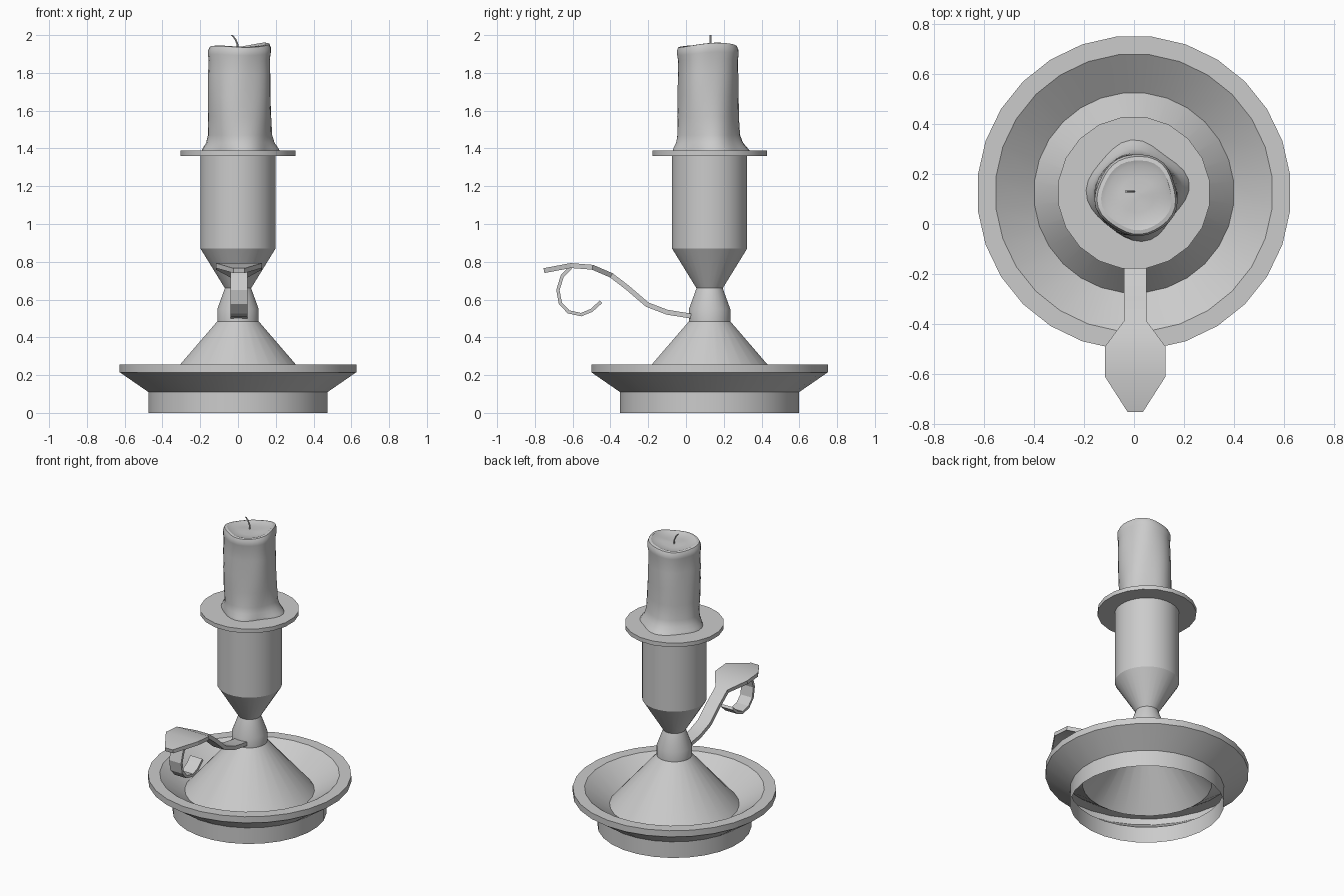
import bpy
from math import sin, cos, pi, exp
from mathutils import Vector

if "Cube" in bpy.data.objects:
    bpy.data.objects.remove(bpy.data.objects["Cube"])

AXIS_Y = 0.125  # the stick stands slightly behind the origin


def make(name, verts, faces, angle=30):
    me = bpy.data.meshes.new(name)
    me.from_pydata(verts, [], faces)
    me.update()
    ob = bpy.data.objects.new(name, me)
    bpy.context.collection.objects.link(ob)
    bpy.ops.object.select_all(action='DESELECT')
    ob.select_set(True)
    bpy.context.view_layer.objects.active = ob
    bpy.ops.object.shade_smooth_by_angle(angle=angle * pi / 180)
    return ob


def lathe(name, profile, sides, warp=None, cap=False, closed=False):
    """Revolve (radius, z) points, listed so that faces point outward."""
    verts, faces = [], []
    for r, z in profile:
        for i in range(sides):
            a = 2 * pi * (i + 0.5) / sides
            x, y, h = (r * cos(a), r * sin(a), z)
            if warp:
                x, y, h = warp(r, a, z)
            verts.append((x, AXIS_Y + y, h))
    n = len(profile)
    for k in range(n if closed else n - 1):
        for i in range(sides):
            j, m = (i + 1) % sides, (k + 1) % n
            faces.append((k * sides + i, k * sides + j, m * sides + j, m * sides + i))
    if cap:
        faces.append(tuple((n - 1) * sides + i for i in range(sides)))
    return make(name, verts, faces)


def ribbon(name, path, thick, cx=0.005):
    """Sweep a flat strip along (y, z, half_width) stations."""
    pts = [Vector((0, y, z)) for y, z, w in path]
    verts, faces, n = [], [], len(pts)
    for i, p in enumerate(pts):
        t = (pts[min(i + 1, n - 1)] - pts[max(i - 1, 0)]).normalized()
        off = Vector((0, -t.z, t.y)) * thick / 2
        w = path[i][2]
        for s, d in ((-1, 1), (1, 1), (1, -1), (-1, -1)):
            verts.append(p + off * d + Vector((cx + s * w, 0, 0)))
    for i in range(n - 1):
        for k in range(4):
            a, b = i * 4 + k, i * 4 + (k + 1) % 4
            faces.append((a, b, b + 4, a + 4))
    faces += [(3, 2, 1, 0), tuple(range(4 * n - 4, 4 * n))]
    return make(name, verts, faces, 25)


# Hollow foot, flared dish and central cone up to the narrow waist
lathe("base_dish", [(0.477, 0), (0.477, 0.11), (0.63, 0.215), (0.63, 0.257),
                    (0.557, 0.257), (0.402, 0.148), (0.11, 0.485),
                    (0.11, 0.55), (0.07, 0.66)], 28)

# Candle socket
lathe("socket", [(0.07, 0.66), (0.2, 0.87), (0.2, 1.36)], 28)

# Drip plate
lathe("drip_plate", [(0.04, 1.36), (0.307, 1.36), (0.307, 1.388), (0.04, 1.388)],
      20, closed=True)


# Half-melted candle: lean, lumpy sides, wax pooled at the foot, uneven rim
def melt(r, a, z):
    t = (z - 1.388) / 0.56
    k = 1 + 0.025 * sin(3 * a + 4 * t) + 0.02 * sin(5 * a - 3 * t)
    pool = exp(-9 * max(t, 0)) * (0.02 * sin(a) + 0.012 * sin(4 * a + 1))
    r2 = r * k + pool * min(1, r / 0.15)
    bulge = -0.012 * sin(pi * t) * max(0, -cos(a))
    top = max(0, t - 0.7) / 0.3
    h = z + top * (r / 0.16) * (0.010 * cos(a) + 0.010 * sin(2 * a + 0.6) - 0.004)
    return r2 * cos(a) + 0.012 + bulge, r2 * sin(a) - 0.01, h


lathe("candle", [(0.193, 1.388), (0.186, 1.405), (0.172, 1.43), (0.163, 1.47),
                 (0.161, 1.57), (0.16, 1.68), (0.159, 1.79), (0.158, 1.87),
                 (0.163, 1.9), (0.164, 1.925), (0.156, 1.945), (0.14, 1.947),
                 (0.12, 1.937), (0.07, 1.93), (0.02, 1.928)], 32, melt, cap=True)

# Bent wick
wick = [(0.0, 1.92), (-0.004, 1.955), (-0.015, 1.98), (-0.032, 2.0)]
wv, wf = [], []
for x, z in wick:
    wv += [(x + 0.005 * cos(pi * k / 3), 0.13 + 0.005 * sin(pi * k / 3), z) for k in range(6)]
for i in range(len(wick) - 1):
    for k in range(6):
        j = (k + 1) % 6
        wf.append((i * 6 + k, i * 6 + j, i * 6 + 6 + j, i * 6 + 6 + k))
wf.append(tuple(range(18, 24)))
make("wick", wv, wf)

# Handle strip ending in a leaf-shaped thumb rest
ribbon("handle", [(0.025, 0.513, 0.045), (-0.1, 0.533, 0.045), (-0.205, 0.573, 0.045),
                  (-0.31, 0.663, 0.045), (-0.395, 0.728, 0.045), (-0.495, 0.771, 0.122),
                  (-0.61, 0.78, 0.122), (-0.752, 0.753, 0.03)], 0.026)

# Curled finger loop under the thumb rest
ribbon("finger_loop", [(-0.61, 0.77, 0.045), (-0.655, 0.725, 0.045), (-0.678, 0.65, 0.045),
                       (-0.665, 0.58, 0.045), (-0.622, 0.535, 0.045),
                       (-0.555, 0.52, 0.045), (-0.5, 0.543, 0.045), (-0.45, 0.588, 0.045)], 0.018)
